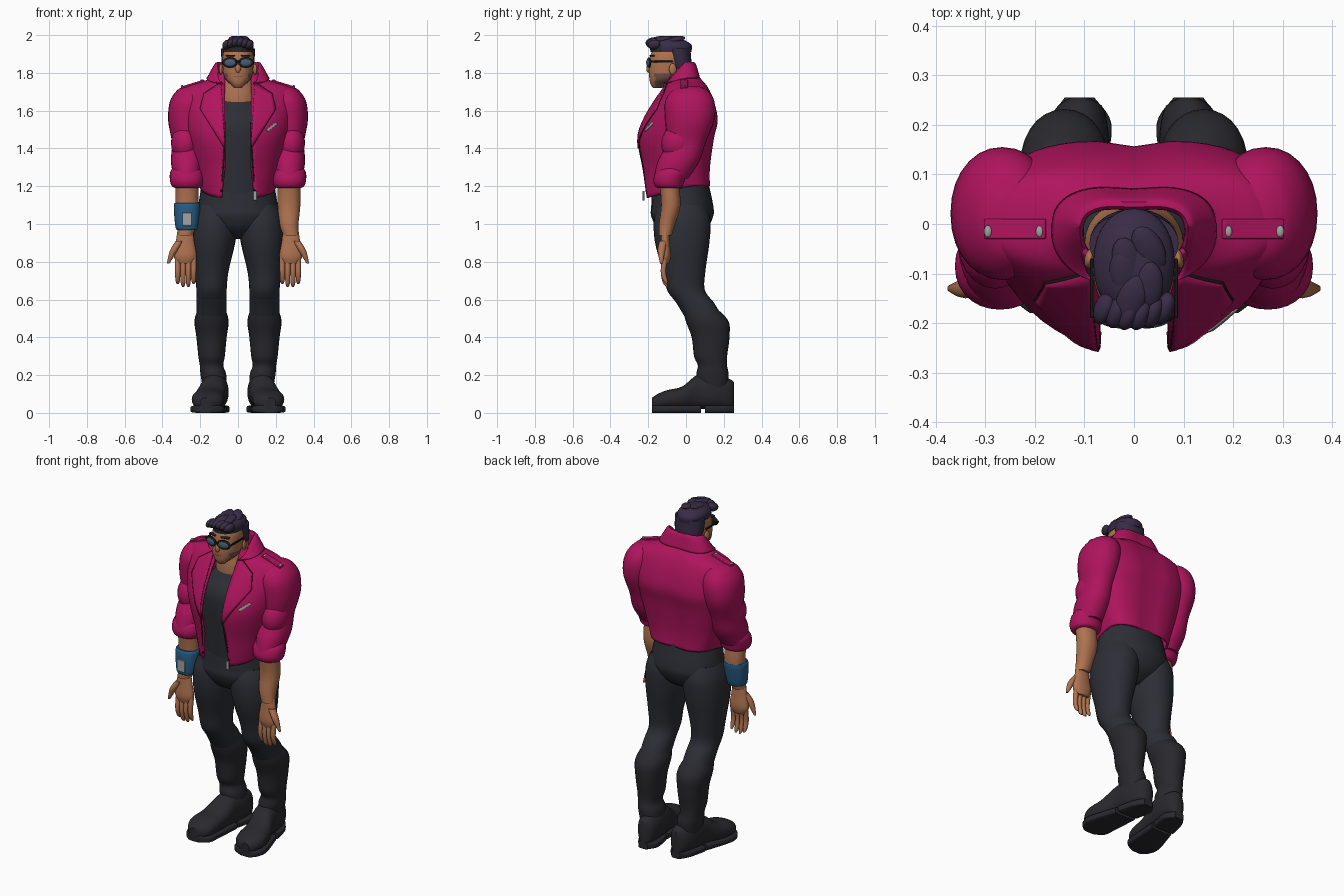
import bpy, bmesh, math
from mathutils import Matrix, Vector

default_cube = bpy.data.objects.get("Cube")
if default_cube:
    bpy.data.objects.remove(default_cube)


def material(name, red, green, blue):
    mat = bpy.data.materials.new(name)
    mat.use_nodes = True
    mat.diffuse_color = (red, green, blue, 1)
    mat.node_tree.nodes["Principled BSDF"].inputs["Base Color"].default_value = mat.diffuse_color
    return mat


MAGENTA = material("magenta leather", .43, .007, .11)
CLOTH = material("charcoal cloth", .026, .028, .037)
BOOT = material("soft black", .022, .022, .027)
HAIR = material("plum hair", .04, .025, .06)
SKIN = material("tan skin", .43, .17, .08)
STUBBLE = material("stubble", .17, .08, .07)
BLUE = material("blue band", .02, .11, .24)
SILVER = material("silver", .36, .36, .36)
LENS = material("slate lens", .06, .11, .18)
BLACK = material("black trim", .01, .01, .01)


def finish(name, bm, mat, closed=True, thickness=0):
    if closed:
        bmesh.ops.recalc_face_normals(bm, faces=bm.faces)
    mesh = bpy.data.meshes.new(name)
    bm.to_mesh(mesh)
    bm.free()
    mesh.materials.append(mat)
    mesh.shade_smooth()
    mesh.set_sharp_from_angle(angle=math.radians(40))
    obj = bpy.data.objects.new(name, mesh)
    bpy.context.collection.objects.link(obj)
    if thickness:
        obj.modifiers.new("thickness", "SOLIDIFY").thickness = thickness
    return obj


def tint(obj, mat, rule):
    """Give a second colour to the faces that satisfy the rule."""
    obj.data.materials.append(mat)
    for face in obj.data.polygons:
        face.material_index = int(rule(face))


def spline(rows, steps=5):
    """Smooth rows of numbers with a Catmull-Rom curve."""
    padded = [rows[0], *rows, rows[-1]]
    dense = []
    for group in zip(padded, padded[1:], padded[2:], padded[3:]):
        for step in range(steps):
            t = step / steps
            dense.append([b + t / 2 * (c - a + t * (2 * a - 5 * b + 4 * c - d + t * (3 * (b - c) + d - a)))
                          for a, b, c, d in zip(*group)])
    return dense + [list(rows[-1])]


def power(value, exponent):
    return math.copysign(abs(value) ** exponent, value)


def bridge(bm, rings, wrap):
    count = len(rings[0])
    for low, high in zip(rings, rings[1:]):
        for j in range(count if wrap else count - 1):
            k = (j + 1) % count
            bm.faces.new((low[j], low[k], high[k], high[j]))


def loft(name, rows, mat, depth=1.0, side=1, segments=28, square=.95, lift=None):
    """Rows hold x, y, z and radius; with lift set, rings stand upright and rest at that height."""
    bm, rings = bmesh.new(), []
    for x, y, z, radius in spline(rows):
        ring = []
        for j in range(segments):
            angle = math.tau * j / segments
            across, along = power(math.cos(angle), square), power(math.sin(angle), square)
            if lift is None:
                point = (side * (x + radius * across), y + radius * depth * along, z)
            else:
                point = (side * (x + radius * across), y, z + (z - lift) * along)
            ring.append(bm.verts.new(point))
        rings.append(ring)
    bridge(bm, rings, wrap=True)
    bm.faces.new(rings[0])
    bm.faces.new(rings[-1])
    return finish(name, bm, mat)


def blob(name, location, size, mat, rotation=(0, 0, 0)):
    bm = bmesh.new()
    bmesh.ops.create_uvsphere(bm, u_segments=20, v_segments=12, radius=1, matrix=Matrix.Diagonal((*size, 1)))
    obj = finish(name, bm, mat)
    obj.location, obj.rotation_euler = location, rotation
    return obj


def box(name, location, size, mat, rotation=(0, 0, 0)):
    bm = bmesh.new()
    bmesh.ops.create_cube(bm, size=1, matrix=Matrix.Diagonal((*size, 1)))
    obj = finish(name, bm, mat)
    obj.location, obj.rotation_euler = location, rotation
    bevel = obj.modifiers.new("bevel", "BEVEL")
    bevel.width, bevel.segments = min(size) / 4, 2


MIDDLE, OPENING = -.02, .07


def shell(name, dense_rows, dip, thickness):
    """Open-fronted wrap; rows hold z, half width, front y and back y; dip lowers the front."""
    bm, rings = bmesh.new(), []
    for z, half, front_y, back_y in dense_rows:
        start, ring, count = math.asin((OPENING + dip(z) / 3) / half), [], 48
        for j in range(count + 1):
            angle = start + (math.tau - 2 * start) * j / count
            across, along = math.sin(angle), math.cos(angle)
            if along > 0:
                x, y = half * across, MIDDLE + (front_y - MIDDLE) * along
            else:
                x = half * power(across, .65)
                spine = 1 - .07 * math.exp(-(x / .05) ** 2)
                y = MIDDLE + (back_y - MIDDLE) * abs(along) ** .65 * spine
            ring.append(bm.verts.new((x, y, z - dip(z) * max(0, along + .15))))
        rings.append(ring)
    bridge(bm, rings, wrap=False)
    finish(name, bm, MAGENTA, closed=False, thickness=thickness)


# jacket body and folded collar
JACKET = spline([(1.2, .2, -.23, .13), (1.3, .23, -.24, .13), (1.45, .27, -.26, .15),
                 (1.55, .29, -.23, .17), (1.65, .3, -.17, .15), (1.72, .28, -.12, .12),
                 (1.76, .17, -.1, .09), (1.8, .12, -.09, .05)])
COLLAR = spline([(1.75, .11, -.1, .05), (1.84, .11, -.11, .04), (1.84, .12, -.12, .05), (1.77, .16, -.13, .07)])
shell("jacket_body", JACKET, lambda z: max(0, 1.3 - z) * .6, thickness=.012)
shell("jacket_collar", COLLAR, lambda z: z - 1.74, thickness=.008)


def jacket_front(x, z):
    low, high = next((pair for pair in zip(JACKET, JACKET[1:]) if z < pair[1][0]), JACKET[-2:])
    t = max(0, (z - low[0]) / (high[0] - low[0]))
    half, front_y = (low[k] + t * (high[k] - low[k]) for k in (1, 2))
    return MIDDLE + (front_y - MIDDLE) * math.sqrt(max(0, 1 - (x / half) ** 2))


def patch(name, corners, mat, side=1, offset=.004, grow=1.0, count=10):
    """Four-cornered plate that follows the jacket front; corners hold x and z."""
    corners = [Vector(corner) for corner in corners]
    centre = sum(corners, Vector((0, 0))) / 4
    a, b, c, d = (centre + (corner - centre) * grow for corner in corners)
    bm, rings = bmesh.new(), []
    for i in range(count + 1):
        ring = []
        for j in range(count + 1):
            x, z = a.lerp(b, j / count).lerp(d.lerp(c, j / count), i / count)
            ring.append(bm.verts.new((x * side, jacket_front(x, z) - offset, z)))
        rings.append(ring)
    bridge(bm, rings, wrap=False)
    finish(name, bm, mat, thickness=.006)


# shirt, neck and hips
loft("shirt", [(0, -.04, 1.1, .17), (0, -.04, 1.2, .18), (0, -.05, 1.45, .19), (0, -.05, 1.55, .18),
               (0, -.05, 1.62, .12), (0, -.05, 1.67, .08)], CLOTH, depth=.8)
loft("neck", [(0, -.05, 1.58, .09), (0, -.04, 1.68, .1), (0, -.04, 1.74, .09), (0, -.04, 1.82, .08)],
     SKIN, depth=.88)
loft("trouser_hips", [(0, -.02, .92, .06), (0, -.02, .97, .16), (0, -.02, 1.04, .21), (0, -.02, 1.1, .21),
                      (0, -.03, 1.22, .19)], CLOTH, depth=.78)

for side, tag in ((1, "left"), (-1, "right")):
    # lapels, zip tracks and shoulder straps
    lapel = [(.07, 1.4), (.2, 1.61), (.18, 1.69), (.09, 1.75)]
    patch(tag + "_lapel", lapel, MAGENTA, side, offset=.008)
    patch(tag + "_lapel_edge", lapel, BLACK, side, grow=1.03)
    patch(tag + "_zip_track", [(.085, 1.17), (.092, 1.17), (.077, 1.4), (.07, 1.4)], BLACK, side)
    box(tag + "_shoulder_strap", (.24 * side, -.01, 1.74), (.13, .04, .012), MAGENTA, (0, .3 * side, 0))
    for end, x, z in (("inner", .19, 1.76), ("outer", .295, 1.73)):
        blob(f"{tag}_{end}_stud", (x * side, -.015, z), (.008, .012, .005), SILVER)

    # sleeve and folded cuff
    loft(tag + "_sleeve", [(.25, .02, 1.73, .03), (.25, .02, 1.71, .07), (.26, .02, 1.65, .1), (.27, .02, 1.55, .1),
                           (.27, 0, 1.43, .08), (.27, -.04, 1.33, .085), (.27, -.08, 1.24, .07)],
         MAGENTA, depth=1.3, side=side)
    blob(tag + "_bicep", (.28 * side, -.04, 1.43), (.075, .09, .1), MAGENTA, (-.3, 0, 0))
    loft(tag + "_cuff", [(.27, -.09, 1.19, .06), (.27, -.09, 1.2, .08), (.27, -.09, 1.23, .09),
                         (.27, -.08, 1.27, .09), (.27, -.07, 1.3, .075)], MAGENTA, depth=.92, side=side)

    # forearm, palm, fingers and thumb
    loft(tag + "_forearm", [(.27, -.09, 1.22, .06), (.27, -.08, 1.1, .06), (.27, -.1, 1, .05), (.28, -.11, .94, .04)],
         SKIN, depth=.85, side=side)
    loft(tag + "_palm", [(.28, -.11, .97, .04), (.28, -.11, .9, .05), (.28, -.11, .83, .06), (.28, -.11, .79, .04)],
         SKIN, depth=.5, side=side)
    for finger in range(4):
        x, tip = .235 + .028 * finger, .66 + .015 * abs(finger - 1.5)
        loft(f"{tag}_finger_{finger + 1}", [(x, -.11, .83, .015), (x, -.12, .75, .014), (x, -.11, tip + .02, .012),
                                            (x, -.1, tip, .005)], SKIN, side=side, segments=12)
    loft(tag + "_thumb", [(.31, -.12, .91, .02), (.34, -.13, .86, .02), (.37, -.13, .79, .007)],
         SKIN, side=side, segments=12)

    # leg, boot shaft, foot, sole and heel
    loft(tag + "_leg", [(.11, -.02, 1.1, .1), (.12, -.02, 1.02, .12), (.13, -.02, .9, .115), (.14, -.01, .75, .09),
                        (.14, 0, .65, .08), (.14, .05, .58, .08), (.14, .11, .48, .08)], CLOTH, depth=1.25, side=side)
    loft(tag + "_boot_shaft", [(.14, .06, .57, .065), (.14, .11, .49, .09), (.14, .13, .4, .08), (.14, .13, .3, .07),
                               (.14, .14, .25, .062), (.13, .14, .2, .068), (.12, .14, .1, .06)],
         BOOT, depth=1.25, side=side)
    loft(tag + "_foot", [(.11, .255, .09, .02), (.11, .23, .1, .05), (.12, .15, .11, .07), (.13, .06, .11, .07),
                         (.15, -.02, .08, .08), (.16, -.1, .07, .085), (.16, -.15, .06, .07), (.17, -.18, .05, .03)],
         BOOT, side=side, square=.85, lift=.02)
    loft(tag + "_sole", [(.17, -.18, .02, .04), (.16, -.15, .02, .08), (.16, -.08, .02, .09), (.13, .08, .02, .07)],
         BOOT, side=side, square=.4, lift=0)
    loft(tag + "_heel", [(.13, .1, .02, .07), (.11, .2, .02, .065), (.11, .255, .02, .03)],
         BOOT, side=side, square=.4, lift=0)

    # ear, eyewear and brow
    turn = (0, 0, .2 * side)
    blob(tag + "_ear", (.09 * side, -.07, 1.82), (.01, .02, .03), SKIN, turn)
    blob(tag + "_lens_frame", (.042 * side, -.196, 1.855), (.042, .009, .028), BLACK, turn)
    blob(tag + "_lens", (.042 * side, -.2, 1.854), (.032, .009, .02), LENS, turn)
    box(tag + "_temple_arm", (.085 * side, -.13, 1.86), (.007, .12, .01), BLACK)
    box(tag + "_brow", (.04 * side, -.18, 1.892), (.05, .02, .008), HAIR, turn)

# chest zip and pull
patch("chest_zip", [(.15, 1.5), (.16, 1.49), (.21, 1.53), (.2, 1.54)], SILVER)
box("zip_pull", (.09, -.225, 1.15), (.02, .01, .05), SILVER)

# wristband on the right arm
loft("wristband", [(.27, -.09, 1.11, .05), (.27, -.09, 1.1, .07), (.27, -.1, .98, .06), (.27, -.1, .97, .04)],
     BLUE, depth=.9, side=-1)
box("wristband_plate", (-.27, -.157, 1.025), (.05, .009, .07), SILVER)

# head with stubbled jaw
head = loft("head", [(0, -.15, 1.72, .02), (0, -.14, 1.74, .04), (0, -.11, 1.77, .07), (0, -.1, 1.82, .08),
                     (0, -.09, 1.9, .08), (0, -.09, 1.96, .05)], SKIN, depth=1.2, segments=40)
tint(head, STUBBLE, lambda face: face.center.z < 1.8 and -.165 < face.center.y < -.05)
blob("nose", (0, -.195, 1.83), (.016, .014, .03), SKIN, (-.2, 0, 0))
blob("mouth", (0, -.19, 1.78), (.022, .006, .004), STUBBLE)
box("lens_bridge", (0, -.205, 1.86), (.03, .01, .01), BLACK)


# hair at the back, top volume and swept tufts, black towards the forehead
def forward(face):
    return face.normal.y < -.4 and face.normal.z < .6


loft("back_hair", [(0, -.01, 1.77, .06), (0, -.03, 1.85, .085), (0, -.04, 1.93, .09)], HAIR, depth=.7)
top_hair = loft("top_hair", [(0, -.08, 1.91, .08), (0, -.08, 1.95, .08), (0, -.09, 1.98, .05), (0, -.09, 1.99, .02)],
                HAIR, depth=1.35)
tint(top_hair, BOOT, forward)
for i in range(6):
    lift = .012 * math.sin(math.pi * i / 5)
    tuft = blob(f"front_tuft_{i + 1}", (.024 * i - .06, -.17 - lift, 1.95 + lift), (.02, .035, .025), HAIR, (.3, .3, -.3))
    tint(tuft, BOOT, forward)
for i in range(5):
    blob(f"crown_tuft_{i + 1}", (.03 * math.cos(2 * i), -.05 - .025 * i, 1.977), (.03, .05, .016), HAIR, (.2, 0, .5 - i / 5))
